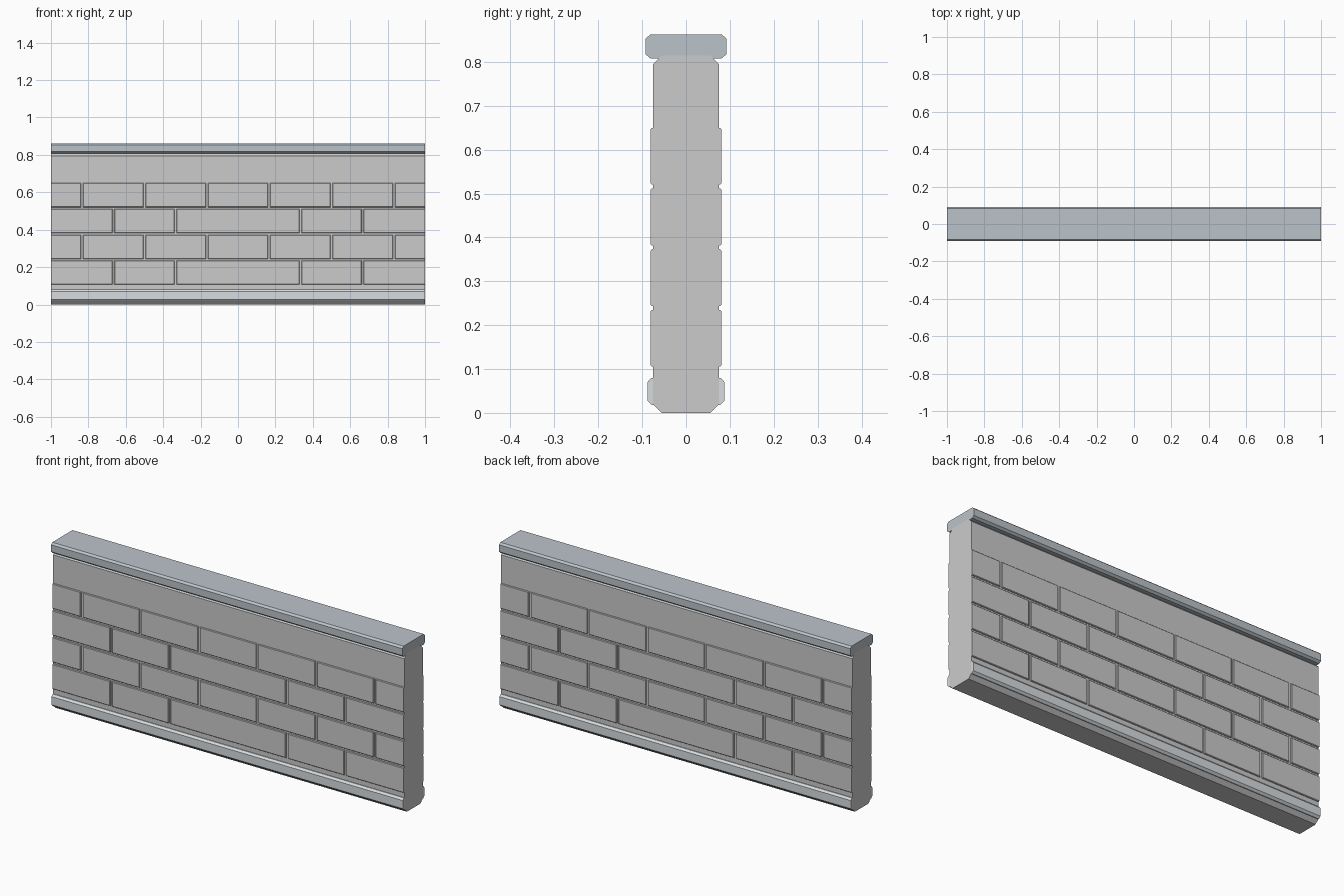
import bpy, bmesh

if "Cube" in bpy.data.objects:
    bpy.data.objects.remove(bpy.data.objects["Cube"])


def material(name, rgb):
    m = bpy.data.materials.new(name)
    m.diffuse_color = (*rgb, 1)
    m.use_nodes = True
    m.node_tree.nodes["Principled BSDF"].inputs["Base Color"].default_value = m.diffuse_color
    return m


stone = material("pale_stone", (0.80, 0.82, 0.83))
trim = material("trim_stone", (0.68, 0.72, 0.74))
slate = material("slate", (0.50, 0.55, 0.59))


def finish(name, bm, mat):
    bmesh.ops.recalc_face_normals(bm, faces=bm.faces)
    me = bpy.data.meshes.new(name)
    bm.to_mesh(me)
    bm.free()
    ob = bpy.data.objects.new(name, me)
    bpy.context.collection.objects.link(ob)
    me.materials.append(mat)
    return ob


def extrude_x(name, profile, half, mat):
    """Sweep a (y, z) outline along x."""
    bm = bmesh.new()
    face = bm.faces.new([bm.verts.new((-half, y, z)) for y, z in profile])
    ext = bmesh.ops.extrude_face_region(bm, geom=[face], use_keep_orig=True)
    verts = [v for v in ext["geom"] if isinstance(v, bmesh.types.BMVert)]
    bmesh.ops.translate(bm, verts=verts, vec=(2 * half, 0, 0))
    return finish(name, bm, mat)


def mirrored(half_profile):
    return half_profile + [(-y, z) for y, z in reversed(half_profile)]


# Wall core with chamfered long edges
extrude_x("wall_core", mirrored([(0.055, 0), (0.075, 0.02), (0.075, 0.795), (0.055, 0.815)]), 1.0, stone)

# Coping along the top
extrude_x("coping", mirrored([(0.081, 0.808), (0.092, 0.817), (0.092, 0.853), (0.082, 0.862)]), 0.9998, slate)

# Plinth strip on each face
for side, label in ((-1, "front"), (1, "back")):
    strip = [(0.074, 0.018), (0.078, 0.018), (0.088, 0.028), (0.088, 0.070), (0.079, 0.080), (0.074, 0.080)]
    extrude_x(label + "_plinth", [(side * y, z) for y, z in strip], 0.9998, trim)


def add_brick(bm, x0, x1, z0, z1, side):
    """Shallow raised block with bevelled outer rim."""
    c = 0.003
    rings = []
    for y, i in ((0.073, 0), (0.078, 0), (0.081, c)):
        # the wall ends stay flush
        a = x0 + (i if x0 > -0.99 else 0)
        b = x1 - (i if x1 < 0.99 else 0)
        rings.append([bm.verts.new((x, side * y, z)) for x, z in
                      ((a, z0 + i), (b, z0 + i), (b, z1 - i), (a, z1 - i))])
    for lo, hi in zip(rings, rings[1:]):
        for k in range(4):
            n = (k + 1) % 4
            bm.faces.new((lo[k], lo[n], hi[n], hi[k]))
    bm.faces.new(rings[0])
    bm.faces.new(rings[-1])


# Four courses of staggered bricks on each face
gap = 0.005
for side, label in ((-1, "front"), (1, "back")):
    bm = bmesh.new()
    for row in range(4):
        z0 = 0.106 + row * 0.138
        if row % 2:
            joints = [-5 / 6, -1 / 2, -1 / 6, 1 / 6, 1 / 2, 5 / 6]
        else:
            joints = [-2 / 3, -1 / 3, 1 / 3, 2 / 3]
        edges = [-1 - gap] + joints + [1 + gap]
        for a, b in zip(edges, edges[1:]):
            add_brick(bm, a + gap, b - gap, z0, z0 + 0.129, side)
    finish(label + "_bricks", bm, stone)
